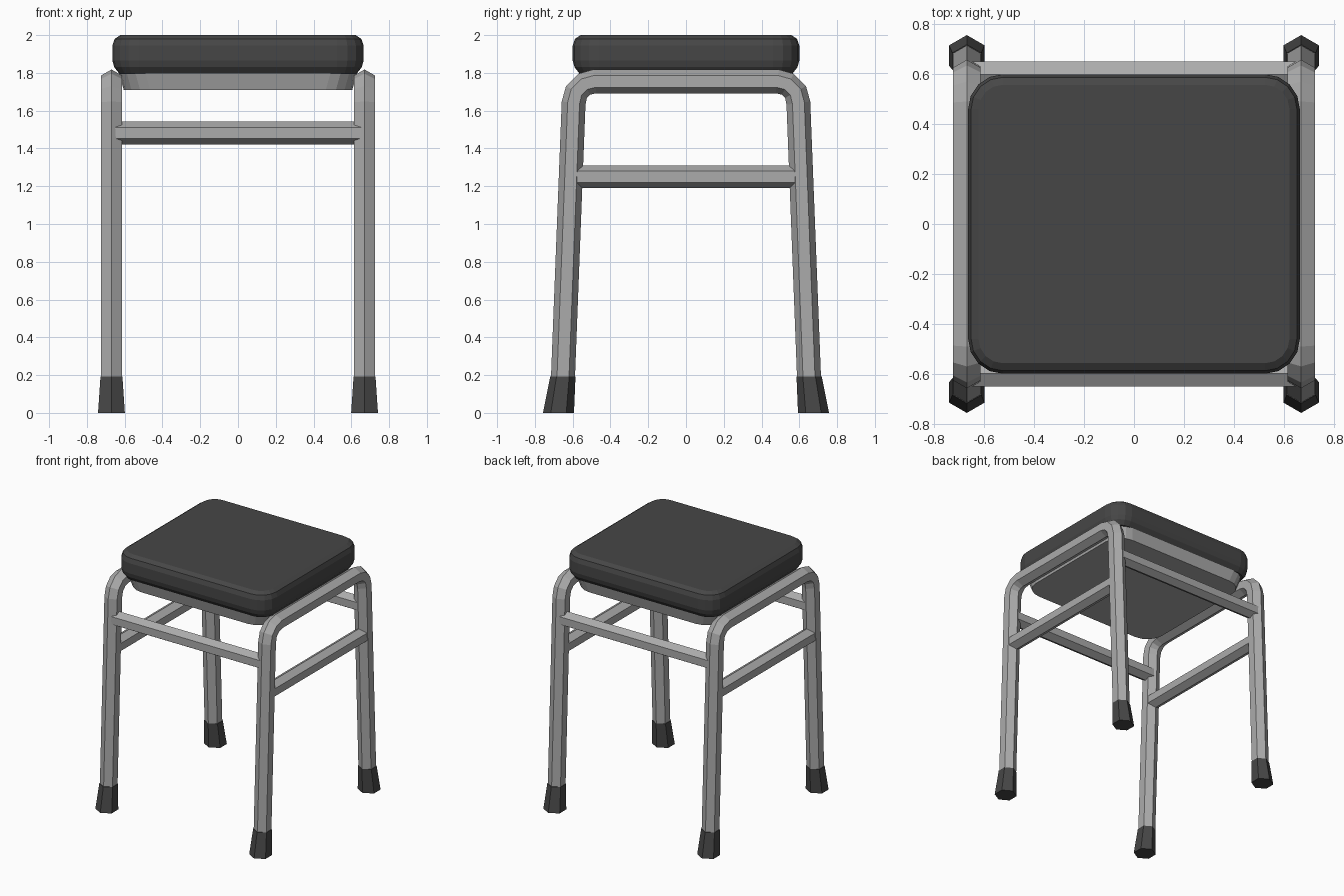
import bpy
from math import pi, sin, cos
from mathutils import Vector as V

if "Cube" in bpy.data.objects:
    bpy.data.objects.remove(bpy.data.objects["Cube"])


def material(name, v):
    m = bpy.data.materials.new(name)
    m.diffuse_color = (v, v, v, 1)
    m.use_nodes = True
    m.node_tree.nodes["Principled BSDF"].inputs["Base Color"].default_value = m.diffuse_color
    return m


grey = material("grey metal", 0.41)
dark = material("dark padding and rubber", 0.062)


def loft(name, rings, mat):
    """Skin a list of equal-sized rings and cap both ends."""
    n = len(rings[0])
    verts = [p for r in rings for p in r]
    faces = [(i * n + j, i * n + (j + 1) % n, (i + 1) * n + (j + 1) % n, (i + 1) * n + j)
             for i in range(len(rings) - 1) for j in range(n)]
    faces.append(tuple(reversed(range(n))))
    faces.append(tuple(range(len(verts) - n, len(verts))))
    me = bpy.data.meshes.new(name)
    me.from_pydata(verts, [], faces)
    me.materials.append(mat)
    ob = bpy.data.objects.new(name, me)
    bpy.context.collection.objects.link(ob)
    # consistent outward normals
    import bmesh
    bm = bmesh.new()
    bm.from_mesh(me)
    bmesh.ops.recalc_face_normals(bm, faces=bm.faces)
    bm.to_mesh(me)
    bm.free()
    return ob


def hexagon(centre, tip, flat, r):
    """Six-sided ring with corners along +-tip and flats along +-flat."""
    return [V(centre) + V(tip) * r * cos(k * pi / 3) + V(flat) * r * sin(k * pi / 3)
            for k in range(6)]


def rounded_rect(hx, hy, r, z, seg=4):
    pts = []
    for q, (sx, sy) in enumerate(((1, 1), (-1, 1), (-1, -1), (1, -1))):
        for k in range(seg + 1):
            a = (q + k / seg) * pi / 2
            pts.append((sx * (hx - r) + r * cos(a), sy * (hy - r) + r * sin(a), z))
    return pts


# padded seat: (inset, height) profile
profile = [(0.037, 1.795), (0.01, 1.83), (0, 1.865), (0, 1.945),
           (0.012, 1.98), (0.042, 2.0)]
loft("seat", [rounded_rect(0.665 - i, 0.6 - i, 0.14 - i, z) for i, z in profile], dark)

# tapered pan below the seat
loft("seat_pan", [rounded_rect(0.605, 0.54, 0.14, 1.71),
                  rounded_rect(0.63, 0.565, 0.14, 1.80)], grey)

# bent leg path in the y-z plane, from one foot to the other
half = [(0.652, 0.17), (0.595, 1.64)]
half += [(0.483 + 0.112 * cos(a), 1.643 + 0.112 * sin(a)) for a in (pi / 6, pi / 3, pi / 2)]
path = [V((0, y, z)) for y, z in half] + [V((0, -y, z)) for y, z in reversed(half)]

for side, sx in (("right", 1), ("left", -1)):
    x = sx * 0.67
    # bent tube making two legs and the top rail
    rings = []
    for i, p in enumerate(path):
        d1 = (p - path[max(i - 1, 0)]).normalized()
        d2 = (path[min(i + 1, len(path) - 1)] - p).normalized()
        t = (d1 + d2).normalized()
        rings.append(hexagon(p + V((x, 0, 0)), (0, -t.z, t.y), (1, 0, 0), 0.0635))
    loft(side + "_leg_frame", rings, grey)

    # side stretcher
    loft(side + "_stretcher", [hexagon((x, y, 1.25), (0, 0, 1), (1, 0, 0), 0.06)
                               for y in (-0.6, 0.6)], grey)

    # rubber feet
    for end, sy in (("front", -1), ("back", 1)):
        loft(f"{end}_{side}_foot",
             [hexagon((x, sy * 0.675, 0), (0, 1, 0), (1, 0, 0), 0.082),
              hexagon((x, sy * 0.652, 0.192), (0, 1, 0), (1, 0, 0), 0.067)], dark)

# front and back stretchers
for end, sy in (("front", -1), ("back", 1)):
    loft(end + "_stretcher", [hexagon((x, sy * 0.6, 1.482), (0, 0, 1), (0, 1, 0), 0.06)
                              for x in (-0.66, 0.66)], grey)
